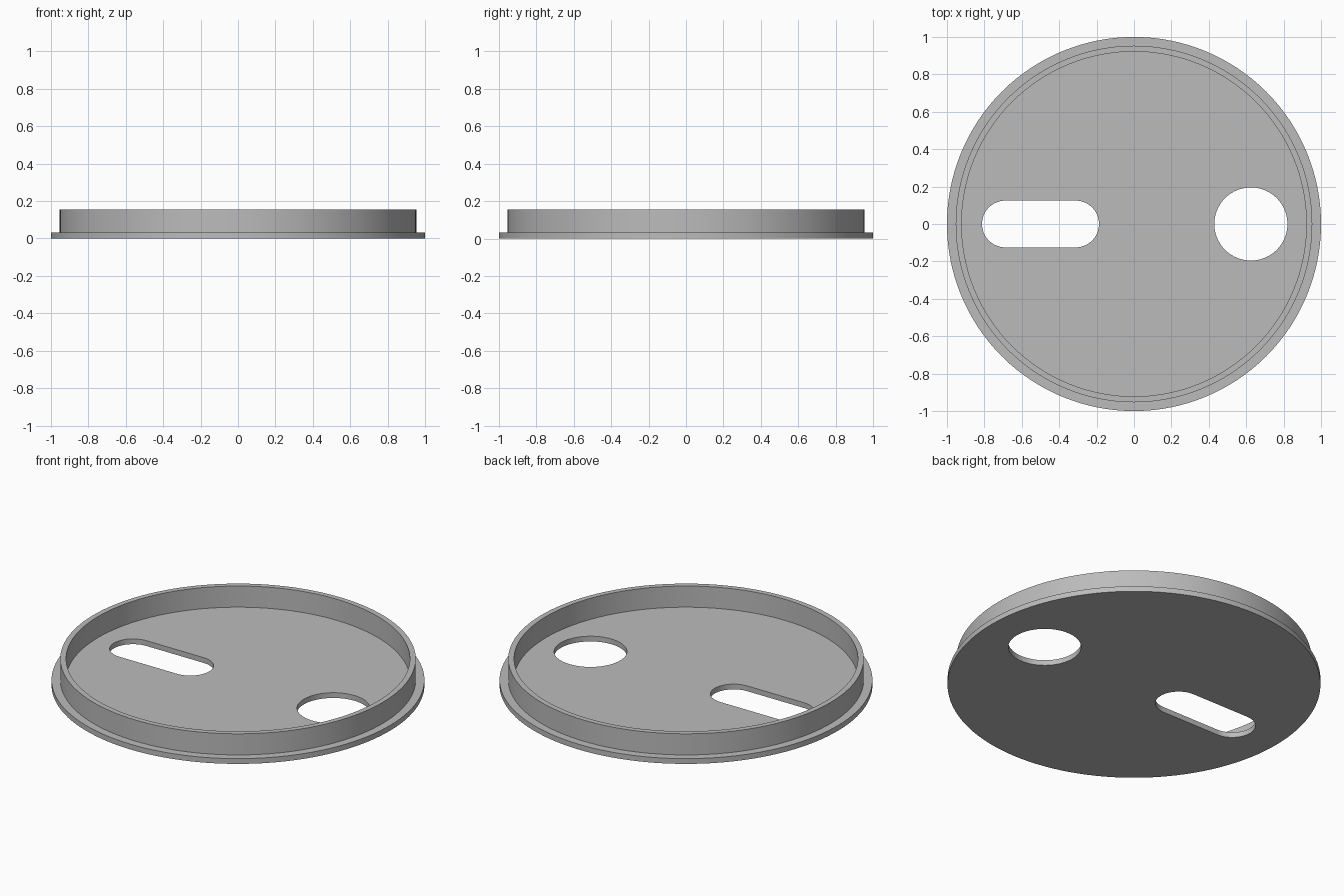
import bpy
import bmesh
from math import sin, cos, pi, radians

if "Cube" in bpy.data.objects:
    bpy.data.objects.remove(bpy.data.objects["Cube"])

UNIT = 1 / 32          # plate radius is 32 units
SEGMENTS = 128

grey = bpy.data.materials.new("plain grey")
grey.use_nodes = True
grey.diffuse_color = (0.5, 0.5, 0.5, 1)
grey.node_tree.nodes["Principled BSDF"].inputs["Base Color"].default_value = grey.diffuse_color


def stacked_solid(name, loops):
    """Skin a list of matching point loops and cap both ends."""
    bm = bmesh.new()
    rings = [[bm.verts.new(p) for p in loop] for loop in loops]
    count = len(rings[0])
    for low, high in zip(rings, rings[1:]):
        for i in range(count):
            j = (i + 1) % count
            bm.faces.new((low[i], low[j], high[j], high[i]))
    bm.faces.new(rings[0][::-1])
    bm.faces.new(rings[-1])
    bmesh.ops.recalc_face_normals(bm, faces=bm.faces)
    mesh = bpy.data.meshes.new(name)
    bm.to_mesh(mesh)
    bm.free()
    mesh.materials.append(grey)
    obj = bpy.data.objects.new(name, mesh)
    bpy.context.collection.objects.link(obj)
    return obj


def slot_loop(x, half_straight, radius, z):
    """Rounded slot outline along x; a circle when half_straight is zero."""
    points = []
    half = SEGMENTS // 2
    extra = 1 if half_straight else 0
    for side in (1, -1):
        for i in range(half + extra):
            a = pi * i / half - side * pi / 2
            points.append((x + side * half_straight + radius * cos(a), radius * sin(a), z))
    return points


def cut_hole(target, x, half_straight, radius):
    cutter = stacked_solid("hole_cutter", [
        slot_loop(x * UNIT, half_straight * UNIT, radius * UNIT, z) for z in (-0.1, 0.1)])
    cutter.hide_render = True
    mod = target.modifiers.new("hole", "BOOLEAN")
    mod.operation = "DIFFERENCE"
    mod.solver = "EXACT"
    mod.object = cutter
    bpy.context.view_layer.objects.active = target
    bpy.ops.object.modifier_apply(modifier=mod.name)
    bpy.data.objects.remove(cutter)


# Flanged lid: flange, upright rim, then down to the inner floor
profile = [(32, 0), (32, 1), (30.5, 1), (30.5, 5), (29.5, 5), (29.5, 1)]
lid = stacked_solid("flanged_lid", [
    slot_loop(0, 0, r * UNIT, z * UNIT) for r, z in profile])

# Round hole on the left, long slot on the right
cut_hole(lid, 20, 0, 6.25)
cut_hole(lid, -16, 6, 4)

bpy.ops.object.select_all(action="DESELECT")
lid.select_set(True)
bpy.context.view_layer.objects.active = lid
bpy.ops.object.shade_smooth_by_angle(angle=radians(30))
